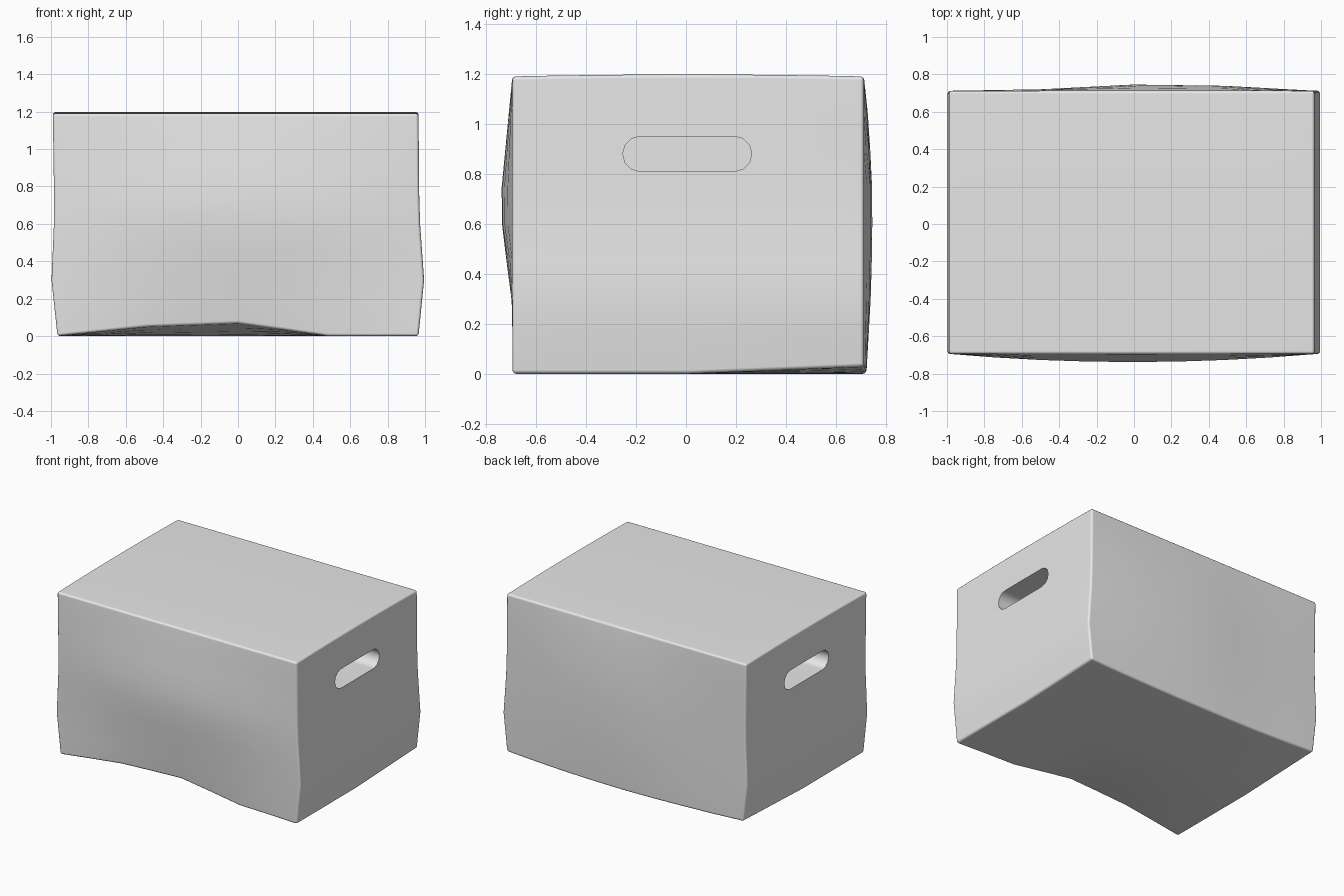
import bpy
import bmesh
import math

default_cube = bpy.data.objects.get("Cube")
if default_cube:
    bpy.data.objects.remove(default_cube, do_unlink=True)

HEIGHT = 1.19


def material(name, color):
    mat = bpy.data.materials.new(name)
    mat.use_nodes = True
    mat.diffuse_color = color
    mat.node_tree.nodes["Principled BSDF"].inputs["Base Color"].default_value = color
    return mat


def curve(points, t):
    """Piecewise linear lookup."""
    if t <= points[0][0]:
        return points[0][1]
    for (a, va), (b, vb) in zip(points, points[1:]):
        if t <= b:
            return va + (vb - va) * (t - a) / (b - a)
    return points[-1][1]


def add_object(name, bm, mat):
    mesh = bpy.data.meshes.new(name)
    bm.to_mesh(mesh)
    bm.free()
    mesh.materials.append(mat)
    obj = bpy.data.objects.new(name, mesh)
    bpy.context.collection.objects.link(obj)
    return obj


# Warped wall profiles, by height
left_wall = [(0, 0.965), (0.3, 0.995), (0.65, 0.97), (1.19, 0.965)]
right_wall = [(0, 0.965), (0.3, 0.997), (0.65, 0.982), (1.19, 0.99)]
front_bulge = [(0, -0.03), (0.3, 0.005), (0.67, 0.05), (1.19, 0)]
back_bulge = [(0, 0.01), (0.35, 0.03), (0.7, 0.035), (1.0, 0.02), (1.19, 0)]
# Warp across the width
back_spread = [(-1, 0), (-0.5, 0.25), (0, 1), (0.5, 0.8), (1, 0)]
front_lift = [(-1, 0), (-0.5, 0.05), (0, 0.068), (0.5, 0), (1, 0)]


def warp(u, v, w):
    z = (w + 1) / 2 * HEIGHT
    s, t = (u + 1) / 2, (v + 1) / 2
    x = s * curve(left_wall, z) - (1 - s) * curve(right_wall, z)
    front = -0.695 - curve(front_bulge, z) * (1 - u * u)
    back = 0.712 + curve(back_bulge, z) * curve(back_spread, u)
    y = front + (back - front) * t
    # Raised front and back bottom edges, slightly crowned top
    low = max(0, 1 - z / 0.4)
    z += low * curve(front_lift, u) * max(0, -v) ** 1.5
    z += low * 0.028 * max(0, v) * u * u
    z += 0.008 * (1 - v * v) * max(0, w) ** 4
    return x, y, z


grey = material("carton grey", (0.8, 0.8, 0.8, 1))

# Box body
bm = bmesh.new()
bmesh.ops.create_cube(bm, size=2)
bmesh.ops.subdivide_edges(bm, edges=bm.edges[:], cuts=7, use_grid_fill=True)
for vert in bm.verts:
    vert.co = warp(*vert.co)
box = add_object("box", bm, grey)

bevel = box.modifiers.new("soft corners", 'BEVEL')
bevel.width = 0.015
bevel.segments = 3
bevel.limit_method = 'ANGLE'
bevel.angle_limit = math.radians(50)


# Hand slots in both end walls
def slot_cutter(side):
    bm = bmesh.new()
    ring = []
    for end in (1, -1):
        for i in range(7):
            a = math.radians(-90 + 30 * i)
            ring.append(bm.verts.new((side * 0.74,
                                      0.005 + end * (0.19 + 0.068 * math.cos(a)),
                                      0.88 + end * 0.07 * math.sin(a))))
    face = bm.faces.new(ring)
    result = bmesh.ops.extrude_face_region(bm, geom=[face])
    for item in result["geom"]:
        if isinstance(item, bmesh.types.BMVert):
            item.co.x = side * 1.1
    bmesh.ops.recalc_face_normals(bm, faces=bm.faces[:])
    cutter = add_object("slot_cutter", bm, grey)
    cutter.hide_render = True
    return cutter


cutters = [slot_cutter(side) for side in (1, -1)]
for cutter in cutters:
    cut = box.modifiers.new("hand slot", 'BOOLEAN')
    cut.operation = 'DIFFERENCE'
    cut.solver = 'EXACT'
    cut.object = cutter

# Apply, tidy up and smooth
bpy.ops.object.select_all(action='DESELECT')
box.select_set(True)
bpy.context.view_layer.objects.active = box
for name in [m.name for m in box.modifiers]:
    bpy.ops.object.modifier_apply(modifier=name)
for cutter in cutters:
    bpy.data.objects.remove(cutter, do_unlink=True)
bpy.ops.object.shade_smooth_by_angle(angle=math.radians(40))
normals = box.modifiers.new("even shading", 'WEIGHTED_NORMAL')
normals.keep_sharp = True
